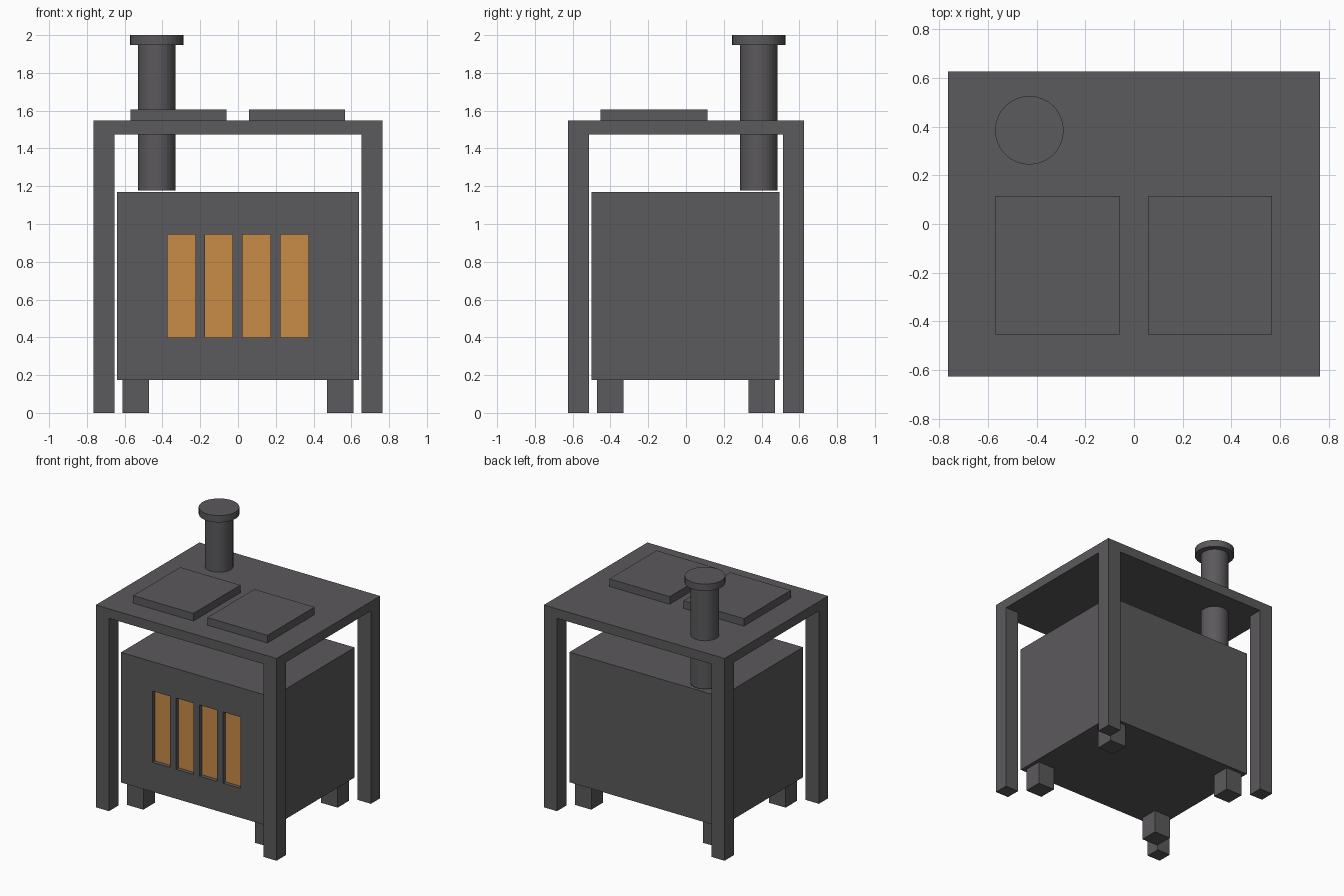
import bpy, bmesh
from mathutils import Vector, Matrix

cube = bpy.data.objects.get("Cube")
if cube:
    bpy.data.objects.remove(cube, do_unlink=True)


def make_material(name, color):
    mat = bpy.data.materials.new(name)
    mat.use_nodes = True
    mat.diffuse_color = color
    mat.node_tree.nodes["Principled BSDF"].inputs["Base Color"].default_value = color
    return mat


iron = make_material("dark iron", (0.105, 0.1, 0.106, 1))
glow = make_material("orange glow", (0.58, 0.265, 0.063, 1))


def add_object(name, bm, *mats):
    mesh = bpy.data.meshes.new(name)
    bm.to_mesh(mesh)
    bm.free()
    for mat in mats:
        mesh.materials.append(mat)
    obj = bpy.data.objects.new(name, mesh)
    bpy.context.collection.objects.link(obj)
    return obj


def box_mesh(low, high):
    low, high = Vector(low), Vector(high)
    bm = bmesh.new()
    matrix = Matrix.Translation((low + high) / 2) @ Matrix.Diagonal((*(high - low), 1))
    bmesh.ops.create_cube(bm, size=1, matrix=matrix)
    return bm


def box(name, low, high):
    return add_object(name, box_mesh(low, high), iron)


def cylinder(name, x, y, radius, bottom, top):
    bm = bmesh.new()
    bmesh.ops.create_cone(bm, cap_ends=True, segments=32, radius1=radius, radius2=radius,
                          depth=top - bottom,
                          matrix=Matrix.Translation((x, y, (bottom + top) / 2)))
    return add_object(name, bm, iron)


# Firebox with four recessed glowing slots in the front
FRONT = -0.5
bm = box_mesh((-0.64, FRONT, 0.175), (0.64, 0.495, 1.17))
slot_centers = [-0.3, -0.102, 0.098, 0.298]
slot_half, slot_low, slot_high = 0.074, 0.4, 0.945
cuts = [((c + s * slot_half, 0, 0), (1, 0, 0)) for c in slot_centers for s in (-1, 1)]
cuts += [((0, 0, z), (0, 0, 1)) for z in (slot_low, slot_high)]
for point, normal in cuts:
    faces = [f for f in bm.faces if f.normal.y < -0.9]
    geom = faces + list({e for f in faces for e in f.edges}) + list({v for f in faces for v in f.verts})
    bmesh.ops.bisect_plane(bm, geom=geom, plane_co=point, plane_no=normal)
    bm.normal_update()


def is_slot(face):
    c = face.calc_center_median()
    return (face.normal.y < -0.9 and slot_low < c.z < slot_high
            and any(abs(c.x - x) < slot_half for x in slot_centers))


for face in [f for f in bm.faces if is_slot(f)]:
    bmesh.ops.inset_individual(bm, faces=[face], thickness=0, depth=0)
    for v in face.verts:
        v.co.y += 0.03
    face.material_index = 1
bm.normal_update()
add_object("firebox", bm, iron, glow)

# Firebox feet and frame legs, one per corner
for side, sx in (("right", -1), ("left", 1)):
    for end, sy in (("front", -1), ("back", 1)):
        for name, cx, cy, half, top in (("foot", 0.542, 0.4, 0.07, 0.175),
                                        ("frame_leg", 0.709, 0.57, 0.056, 1.475)):
            x, y = sx * cx, sy * cy
            box(f"{end}_{side}_{name}", (x - half, y - half, 0), (x + half, y + half, top))

# Frame top with two hot plates
box("frame_top", (-0.765, -0.626, 1.475), (0.765, 0.626, 1.547))
box("right_hot_plate", (-0.57, -0.453, 1.547), (-0.06, 0.115, 1.605))
box("left_hot_plate", (0.057, -0.453, 1.547), (0.567, 0.115, 1.605))

# Chimney pipe and cap
cylinder("chimney_pipe", -0.43, 0.385, 0.099, 1.178, 1.95)
cylinder("chimney_cap", -0.43, 0.385, 0.141, 1.948, 2.0)
